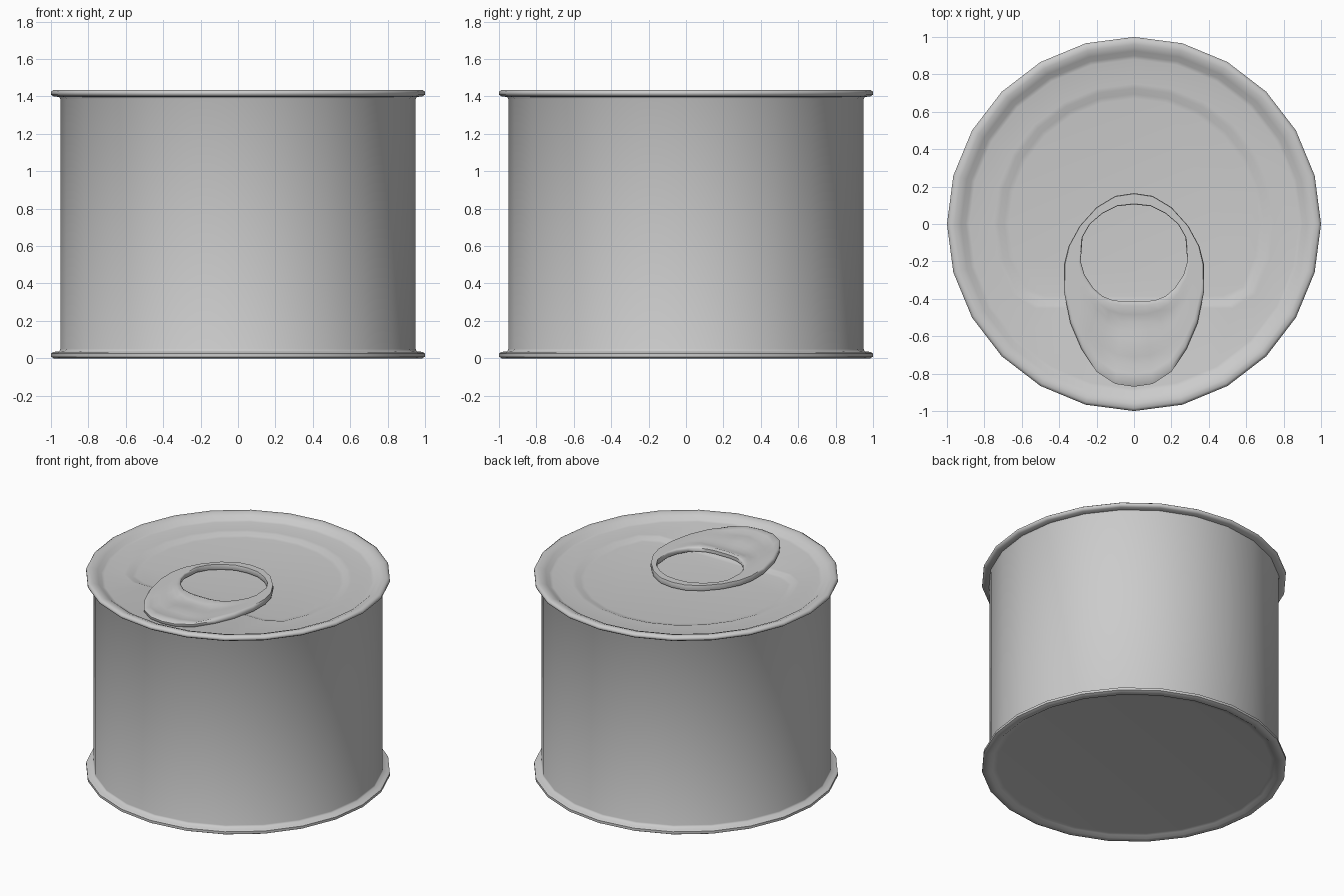
import bpy, bmesh, math

if "Cube" in bpy.data.objects:
    bpy.data.objects.remove(bpy.data.objects["Cube"])

SEG = 24


def circle(r, z, flat=None):
    # 24-sided ring; 'flat' optionally cuts it off straight at the front
    pts = []
    for i in range(SEG):
        a = 2 * math.pi * i / SEG
        x, y = r * math.cos(a), r * math.sin(a)
        pts.append((x, y if flat is None else max(y, flat), z))
    return pts


def loft(name, rings, cap_start=False, cap_end=False, closed=False):
    bm = bmesh.new()
    loops = [[bm.verts.new(p) for p in ring] for ring in rings]
    pairs = list(zip(loops, loops[1:]))
    if closed:
        pairs.append((loops[-1], loops[0]))
    for a, b in pairs:
        n = len(a)
        for i in range(n):
            j = (i + 1) % n
            bm.faces.new((a[i], a[j], b[j], b[i]))
    if cap_start:
        bm.faces.new(loops[0][::-1])
    if cap_end:
        bm.faces.new(loops[-1])
    bmesh.ops.recalc_face_normals(bm, faces=bm.faces)
    me = bpy.data.meshes.new(name)
    bm.to_mesh(me)
    bm.free()
    ob = bpy.data.objects.new(name, me)
    bpy.context.collection.objects.link(ob)
    bpy.context.view_layer.objects.active = ob
    ob.select_set(True)
    bpy.ops.object.shade_smooth_by_angle(angle=math.radians(60))
    ob.select_set(False)
    return ob


# Can: recessed base, flange, wall, rolled rim, lid and sunken D-shaped panel
profile = [(0.90, 0.018), (0.93, 0.015), (0.95, 0.0), (0.985, 0.0), (1.0, 0.008),
           (1.0, 0.026), (0.985, 0.034), (0.955, 0.038), (0.95, 0.05),
           (0.95, 1.385), (0.955, 1.397), (0.985, 1.40), (1.0, 1.41), (1.0, 1.425),
           (0.985, 1.435), (0.96, 1.435), (0.925, 1.422), (0.90, 1.402), (0.88, 1.397)]
rings = [circle(r, z) for r, z in profile]
rings += [circle(0.75, 1.397, -0.45), circle(0.725, 1.394, -0.435),
          circle(0.695, 1.382, -0.405), circle(0.67, 1.379, -0.385)]
loft("can_body_and_lid", rings, cap_start=True, cap_end=True)

# Pull tab: half outlines of the outer edge and finger hole, mirrored in x
outer = [(0, .165), (.1, .15), (.2, .09), (.29, -.01), (.35, -.12), (.375, -.22),
         (.375, -.36), (.34, -.53), (.28, -.67), (.2, -.79), (.1, -.855), (0, -.87)]
hole = [(0, .105), (.09, .095), (.17, .055), (.235, 0), (.275, -.07), (.285, -.2),
        (.265, -.27), (.22, -.34), (.17, -.385), (.12, -.405), (.06, -.415), (0, -.415)]


def mirrored(half):
    return half + [(-x, y) for x, y in half[-2:0:-1]]


def smooth(a, b, v):
    t = min(max((v - a) / (b - a), 0), 1)
    return t * t * (3 - 2 * t)


def tab_height(x, y):
    # pressed hollow near the nose with a rounded rivet bump in it
    hollow = smooth(-.44, -.49, y) * smooth(-.82, -.72, y) * smooth(.25, .17, abs(x))
    bump = smooth(.13, .03, math.hypot(x, y + .67))
    return 1.43 - 0.018 * hollow + 0.014 * bump * hollow


def tab_ring(t, z=None):
    ring = []
    for (ox, oy), (hx, hy) in zip(mirrored(outer), mirrored(hole)):
        x, y = ox + (hx - ox) * t, oy + (hy - oy) * t
        ring.append((x, y, tab_height(x, y) if z is None else z))
    return ring


tab = [tab_ring(0.03, 1.392), tab_ring(0, 1.402), tab_ring(0, 1.418)]
tab += [tab_ring(t) for t in (.06, .15, .25, .35, .45, .55, .65, .75, .85, .95)]
tab += [tab_ring(1, 1.422), tab_ring(1, 1.398), tab_ring(0.95, 1.392)]
loft("pull_tab", tab, closed=True)
